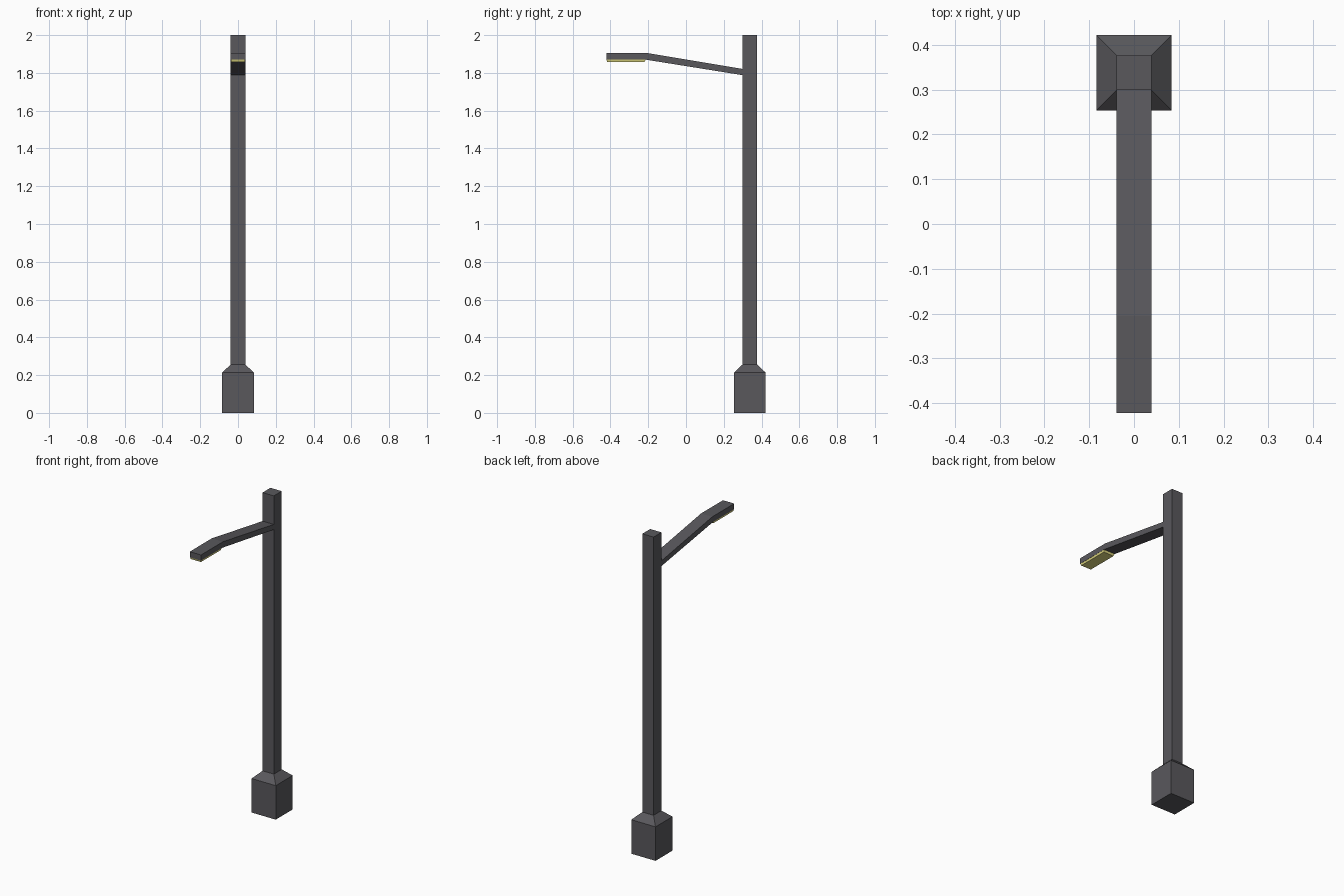
import bpy, bmesh

if "Cube" in bpy.data.objects:
    bpy.data.objects.remove(bpy.data.objects["Cube"])

def material(name, rgb):
    m = bpy.data.materials.new(name)
    m.diffuse_color = (*rgb, 1)
    m.use_nodes = True
    m.node_tree.nodes["Principled BSDF"].inputs["Base Color"].default_value = m.diffuse_color
    return m

metal = material("dark grey metal", (0.1, 0.098, 0.108))
glow = material("pale yellow light", (0.75, 0.70, 0.22))

def make(name, bm, mat):
    bmesh.ops.recalc_face_normals(bm, faces=bm.faces)
    me = bpy.data.meshes.new(name)
    bm.to_mesh(me)
    bm.free()
    me.materials.append(mat)
    ob = bpy.data.objects.new(name, me)
    bpy.context.collection.objects.link(ob)
    return ob

def stack(name, sections, mat):
    """Rectangular sections (cy, z, half_x, half_y) joined from bottom to top."""
    bm = bmesh.new()
    rings = [[bm.verts.new((sx * hx, cy + sy * hy, z))
              for sx, sy in ((-1, -1), (1, -1), (1, 1), (-1, 1))]
             for cy, z, hx, hy in sections]
    for a, b in zip(rings, rings[1:]):
        for i in range(4):
            j = (i + 1) % 4
            bm.faces.new((a[i], a[j], b[j], b[i]))
    bm.faces.new(rings[0][::-1])
    bm.faces.new(rings[-1])
    return make(name, bm, mat)

# Base block, tapered collar and square pole in one column
PY = 0.338
stack("pole", [(PY, 0, 0.084, 0.084), (PY, 0.213, 0.084, 0.084),
               (PY, 0.256, 0.039, 0.039), (PY, 2.0, 0.039, 0.039)], metal)

# Sloping arm and level lamp head: paired top/bottom points swept across x
bm = bmesh.new()
profile = [((0.30, 1.821), (0.30, 1.788)),
           ((-0.205, 1.905), (-0.213, 1.870)),
           ((-0.422, 1.905), (-0.422, 1.870))]
rings = [[bm.verts.new((x, y, z)) for (y, z), x in
          ((t, -0.039), (t, 0.039), (b, 0.039), (b, -0.039))] for t, b in profile]
for a, b in zip(rings, rings[1:]):
    for i in range(4):
        j = (i + 1) % 4
        bm.faces.new((a[i], a[j], b[j], b[i]))
bm.faces.new(rings[0][::-1])
bm.faces.new(rings[-1])
make("lamp_arm", bm, metal)

# Light panel under the head, narrowing slightly downwards
stack("light_panel", [(-0.3185, 1.858, 0.035, 0.0985),
                      (-0.3175, 1.870, 0.038, 0.1035)], glow)
